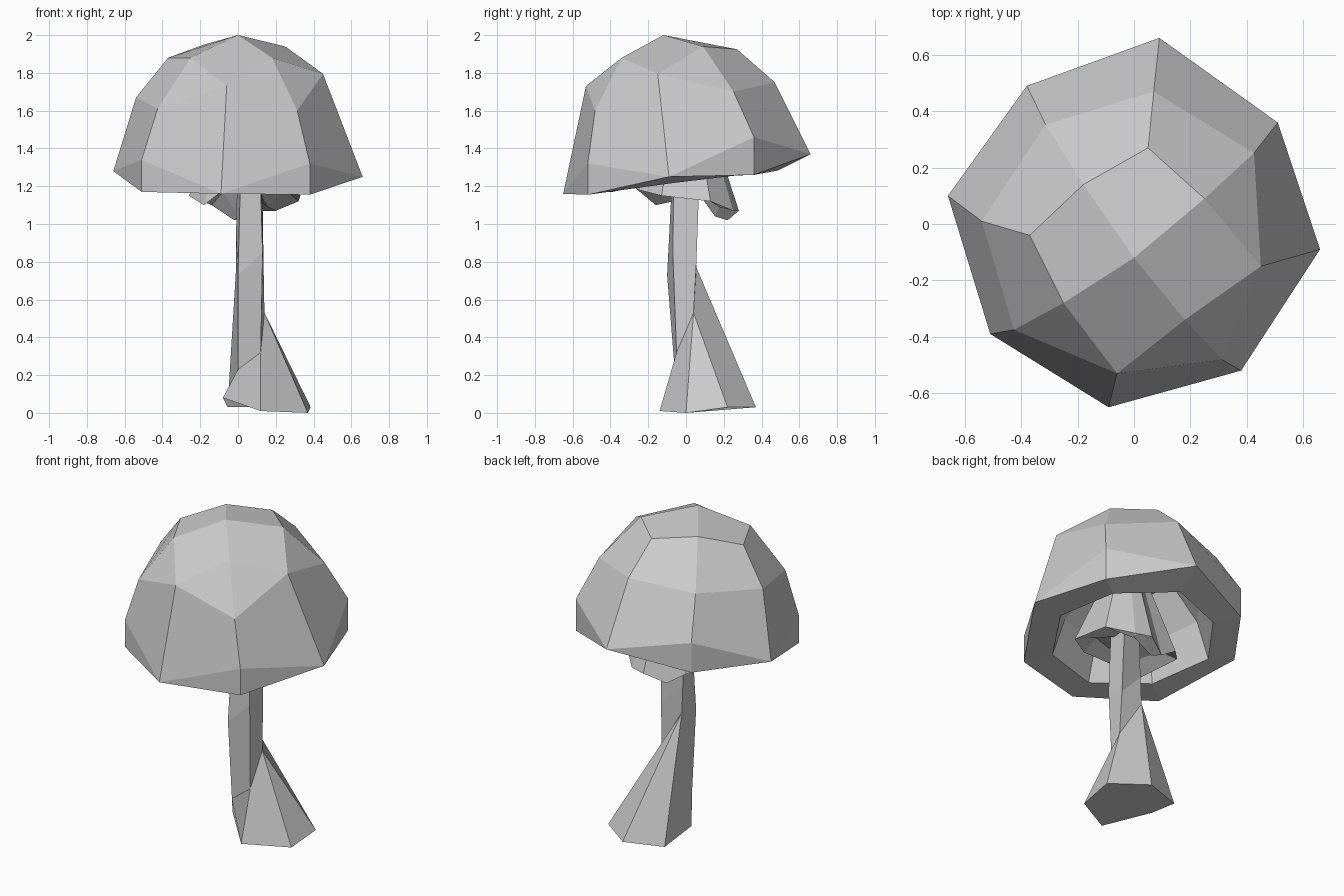
import bpy
import bmesh
from mathutils import Vector

default_cube = bpy.data.objects.get("Cube")
if default_cube:
    bpy.data.objects.remove(default_cube, do_unlink=True)


def make_material(name, value):
    mat = bpy.data.materials.new(name)
    mat.use_nodes = True
    colour = (value, value, value, 1)
    mat.diffuse_color = colour
    mat.node_tree.nodes["Principled BSDF"].inputs["Base Color"].default_value = colour
    return mat


stone_grey = make_material("stone grey", 0.6)


def add_ring(bm, points):
    return [bm.verts.new(point) for point in points]


def bridge(bm, lower, upper):
    """Join two rings of equal length with quads."""
    count = len(lower)
    for i in range(count):
        j = (i + 1) % count
        bm.faces.new((lower[i], lower[j], upper[j], upper[i]))


def loft(bm, sections):
    rings = [add_ring(bm, section) for section in sections]
    for lower, upper in zip(rings, rings[1:]):
        bridge(bm, lower, upper)
    return rings


def finish(bm, name):
    """Weld the shared points, orient the faces and make a flat shaded object."""
    bmesh.ops.remove_doubles(bm, verts=bm.verts[:], dist=0.001)
    bmesh.ops.recalc_face_normals(bm, faces=bm.faces[:])
    mesh = bpy.data.meshes.new(name)
    bm.to_mesh(mesh)
    bm.free()
    mesh.materials.append(stone_grey)
    obj = bpy.data.objects.new(name, mesh)
    bpy.context.collection.objects.link(obj)
    return obj


def scaled(points, factor, lift):
    """Shrink a ring towards the vertical axis and raise it."""
    return [Vector((p.x * factor, p.y * factor, p.z + lift)) for p in points]


def build_cap():
    # Corner columns: crown corner, shoulder, rim point
    corner_columns = [
        ((0.45, -0.15, 1.795), (0.45, -0.15, 1.795), (0.66, -0.09, 1.25)),
        ((0.05, 0.27, 1.925), (0.07, 0.47, 1.75), (0.09, 0.66, 1.37)),
        ((-0.37, -0.04, 1.88), (-0.54, 0.01, 1.67), (-0.66, 0.10, 1.28)),
        ((-0.06, -0.53, 1.73), (-0.06, -0.53, 1.73), (-0.09, -0.65, 1.16)),
    ]
    # Side columns: crown edge, top of the rim wall, foot of the rim wall
    side_columns = [
        ((0.25, 0.09, 1.94), (0.51, 0.36, 1.46), 1.26),
        ((-0.18, 0.14, 1.95), (-0.38, 0.49, 1.47), 1.285),
        ((-0.25, -0.28, 1.88), (-0.51, -0.39, 1.34), 1.17),
        ((0.18, -0.34, 1.88), (0.38, -0.52, 1.32), 1.155),
    ]
    crown, shoulder, wall, rim = [], [], [], []
    for corner, side in zip(corner_columns, side_columns):
        top, middle, edge = map(Vector, corner)
        crown.append(top)
        shoulder.append(middle)
        wall.append(edge)
        rim.append(edge)
        top, edge = Vector(side[0]), Vector(side[1])
        middle = (top + edge) / 2
        crown.append(top)
        shoulder.append(Vector((middle.x * 1.12, middle.y * 1.12, middle.z)))
        wall.append(edge)
        rim.append(Vector((edge.x, edge.y, side[2])))

    # Shell, underside band with a level inner edge, and hollow
    mouth = scaled(rim, 0.74, 0)
    for p in mouth:
        p.z = 1.225 + 0.12 * p.y
    sections = [crown, shoulder, wall, rim, mouth,
                scaled(mouth, 0.85, 0.22), scaled(mouth, 0.5, 0.42)]
    bm = bmesh.new()
    rings = loft(bm, sections)
    apex = bm.verts.new((0, -0.12, 2))
    top = rings[0]
    for i in range(0, len(top), 2):
        bm.faces.new((apex, top[i - 1], top[i], top[i + 1]))
    bm.faces.new(rings[-1])
    return finish(bm, "mushroom_cap")


def build_skirt():
    # Ragged lip, lowest at the back
    lip = [Vector(p) for p in (
        (0.33, -0.13, 1.15), (0.32, 0.13, 1.12), (0.20, 0.25, 1.07),
        (0.10, 0.28, 1.07), (-0.02, 0.22, 1.02), (-0.14, 0.20, 1.10),
        (-0.26, 0.07, 1.15), (-0.18, -0.16, 1.10), (-0.05, -0.28, 1.20),
        (0.16, -0.25, 1.18))]
    axis = Vector((0.06, 0, 0))

    def shrunk(p, factor, z):
        flat = axis + (p - axis) * factor
        return Vector((flat.x, flat.y, z))

    # Collar, lip, folded lining and the root around the stem
    collar = [shrunk(p, 0.5, 1.5) for p in lip]
    lining = [shrunk(p, 0.7, p.z + (0.07 if i % 2 else 0.02))
              for i, p in enumerate(lip)]
    root = [shrunk(p, 0.2, 1.2) for p in lip]
    bm = bmesh.new()
    rings = loft(bm, [collar, lip, lining, root])
    bm.faces.new(rings[0])
    bm.faces.new(rings[-1])
    return finish(bm, "mushroom_skirt")


def build_stem():
    # Splayed six-sided foot
    foot = [(0.12, -0.14, 0.01), (0.37, 0, 0), (0.385, 0.22, 0.03),
            (0.18, 0.37, 0.03), (-0.055, 0.29, 0.03), (-0.08, 0.06, 0.08)]

    def four_sided(front_right, back_right, back_left, front_left):
        """Repeat the back corners, so that the foot folds into them."""
        return [front_right, back_right, back_right,
                back_left, back_left, front_left]

    # Twisted waist, shaft and top
    waist = four_sided((0.12, -0.05, 0.32), (0.14, 0.04, 0.53),
                       (-0.01, 0.055, 0.77), (0, -0.06, 0.23))
    shaft = four_sided((0.13, -0.07, 0.85), (0.135, 0.055, 0.8),
                       (-0.01, 0.045, 0.95), (0, -0.10, 0.73))
    top = four_sided((0.11, -0.06, 1.5), (0.125, 0.08, 1.5),
                     (0, 0.04, 1.5), (0.02, -0.06, 1.5))
    bm = bmesh.new()
    rings = loft(bm, [foot, waist, shaft, top])
    bm.faces.new(rings[0])
    bmesh.ops.remove_doubles(bm, verts=bm.verts[:], dist=0.001)
    bmesh.ops.holes_fill(bm, edges=[e for e in bm.edges if e.is_boundary])
    return finish(bm, "mushroom_stem")


build_cap()
build_skirt()
build_stem()
